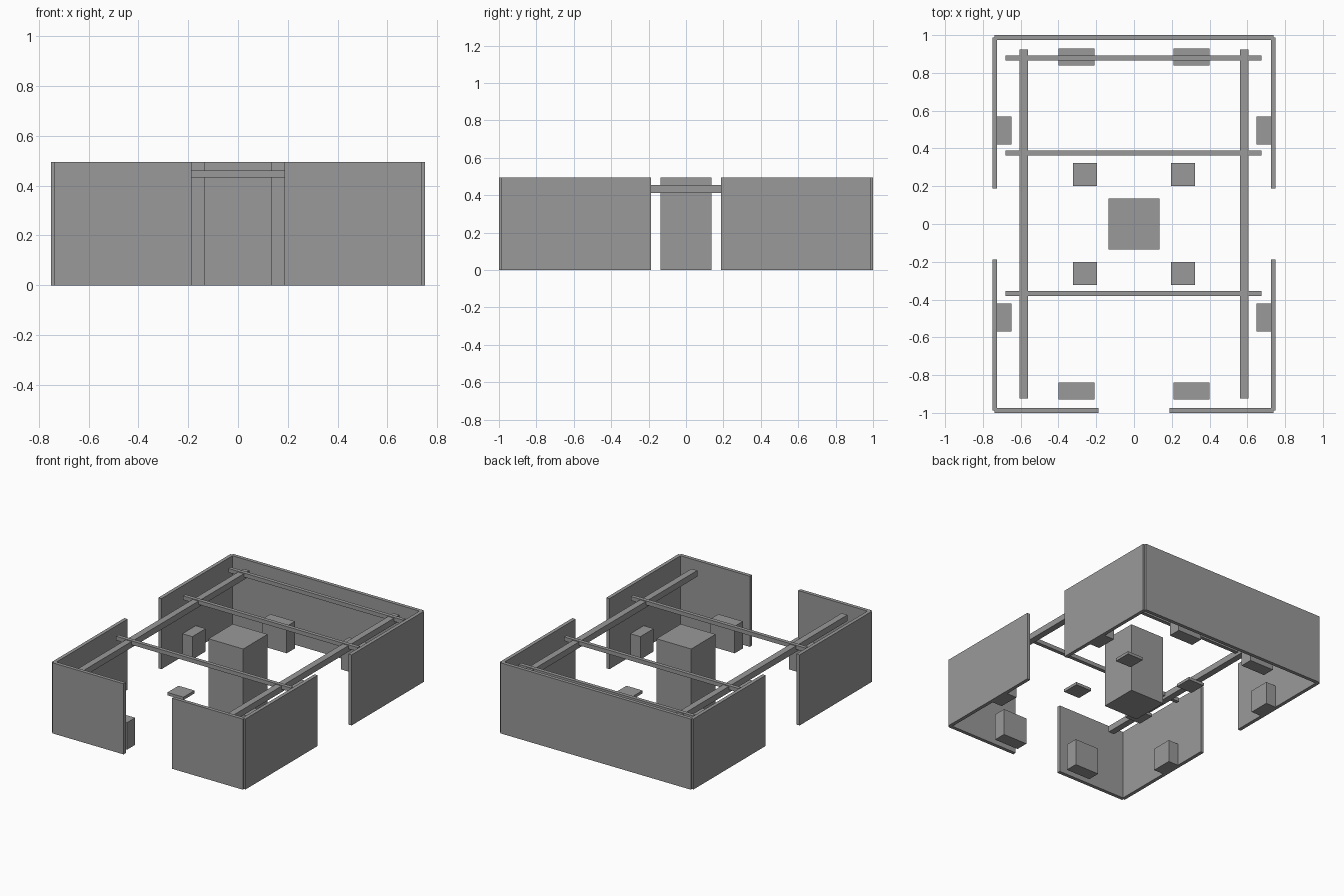
import bpy

if "Cube" in bpy.data.objects:
    bpy.data.objects.remove(bpy.data.objects["Cube"], do_unlink=True)

grey = bpy.data.materials.new("plain grey")
grey.use_nodes = True
colour = (0.32, 0.32, 0.32, 1)
grey.diffuse_color = colour
shader = next(n for n in grey.node_tree.nodes if n.type == 'BSDF_PRINCIPLED')
shader.inputs["Base Color"].default_value = colour


def box(name, x, y, z):
    """Box between (low, high) limits on each axis."""
    spans = (x, y, z)
    bpy.ops.mesh.primitive_cube_add(size=1, location=[(a + b) / 2 for a, b in spans])
    obj = bpy.context.object
    obj.name = name
    obj.scale = [abs(b - a) for a, b in spans]
    bpy.ops.object.transform_apply(location=False, rotation=False, scale=True)
    obj.data.materials.append(grey)
    return obj


def flip(span, sign):
    return tuple(sorted(sign * v for v in span))


HEIGHT = 0.495
DOOR = 0.1875           # half width of each doorway
WALL_X, WALL_Y = (0.725, 0.75), (0.975, 1.0)
MID_X, MID_Y = 0.7375, 0.9875
wall_z = (0, HEIGHT)

# Back wall and central column
box("back_wall", (-MID_X, MID_X), WALL_Y, wall_z)
box("central_column", (-0.135, 0.135), (-0.135, 0.135), wall_z)

for sx, side in ((1, "left"), (-1, "right")):
    # Front wall halves and long roof beams
    box(f"front_wall_{side}", flip((DOOR, MID_X), sx), flip(WALL_Y, -1), wall_z)
    box(f"long_beam_{side}", flip((0.56, 0.605), sx), (-0.925, 0.925), (0.412, 0.455))
    for sy, end in ((1, "back"), (-1, "front")):
        tag = f"{end}_{side}"
        # Side wall halves
        box(f"side_wall_{tag}", flip(WALL_X, sx), flip((DOOR, MID_Y), sy), wall_z)
        # Cabinets along the walls
        box(f"end_cabinet_{tag}", flip((0.21, 0.4), sx), flip((0.84, 0.93), sy), (0, 0.19))
        box(f"side_cabinet_{tag}", flip((0.648, 0.725), sx), flip((0.42, 0.568), sy), (0, 0.16))
        # Raised slabs around the column
        box(f"slab_{tag}", flip((0.197, 0.322), sx), flip((0.2, 0.323), sy), (0.12, 0.14))

# Cross beams
for name, y in (("back", 0.878), ("middle", 0.375), ("front", -0.367)):
    box(f"cross_beam_{name}", (-0.68, 0.675), (y - 0.013, y + 0.013), (0.432, 0.46))
